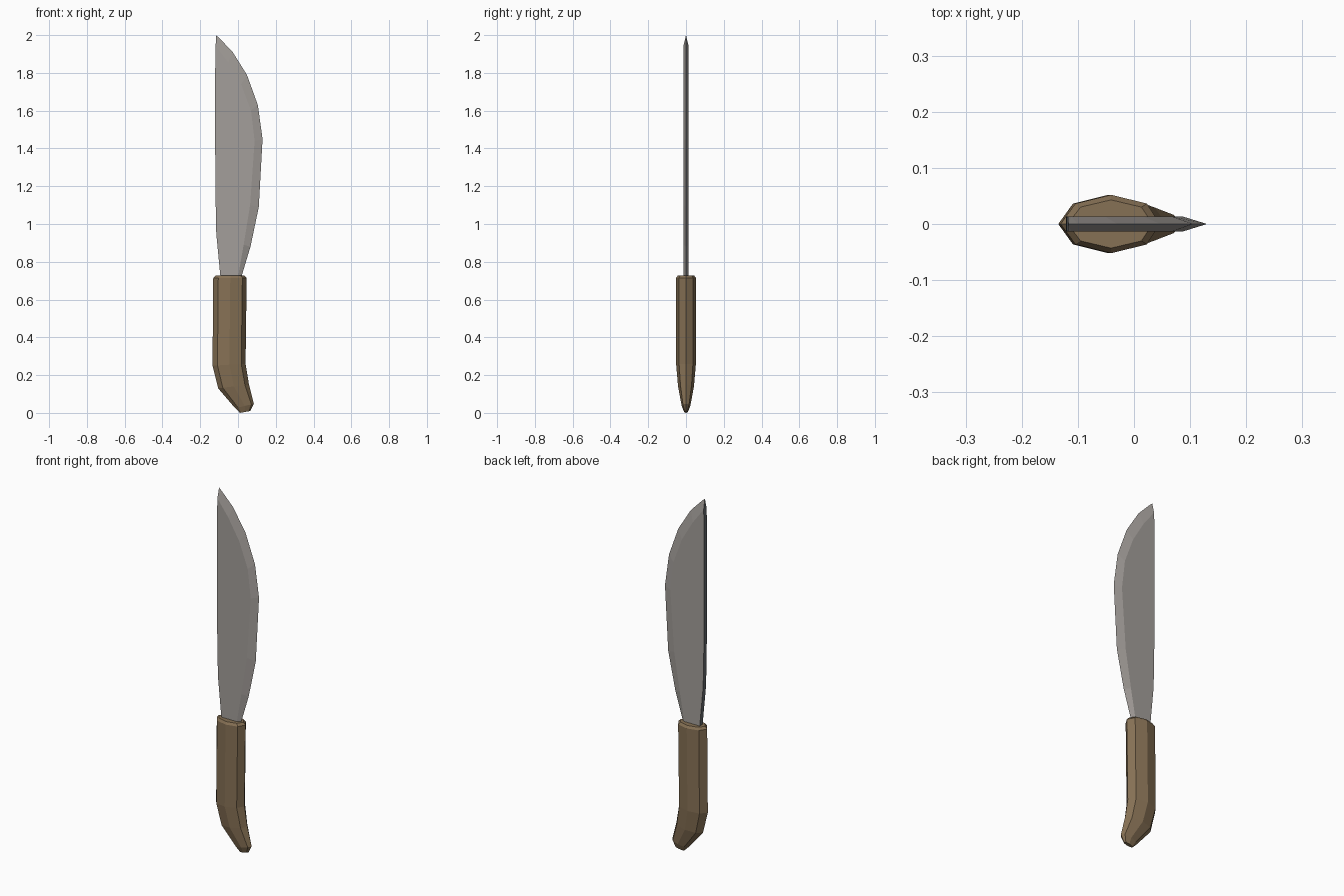
import bpy, bmesh

if "Cube" in bpy.data.objects:
    bpy.data.objects.remove(bpy.data.objects["Cube"])


def material(name, rgb):
    m = bpy.data.materials.new(name)
    m.diffuse_color = (*rgb, 1)
    m.use_nodes = True
    m.node_tree.nodes["Principled BSDF"].inputs["Base Color"].default_value = m.diffuse_color
    return m


steel = material("warm grey steel", (0.37, 0.345, 0.325))
dark_steel = material("dark blue grey spine", (0.13, 0.145, 0.155))
wood = material("brown wood", (0.24, 0.165, 0.09))


def loft(name, rings, mats, tip=None):
    """Skin a list of equal-length point rings; close with caps or a tip."""
    bm = bmesh.new()
    vr = [[bm.verts.new(p) for p in r] for r in rings]
    n = len(vr[0])
    for a, b in zip(vr, vr[1:]):
        for i in range(n):
            j = (i + 1) % n
            bm.faces.new((a[i], a[j], b[j], b[i]))
    bm.faces.new(vr[0][::-1])
    if tip:
        t = bm.verts.new(tip)
        for i in range(n):
            bm.faces.new((vr[-1][i], vr[-1][(i + 1) % n], t))
    else:
        bm.faces.new(vr[-1])
    bmesh.ops.recalc_face_normals(bm, faces=bm.faces)
    if len(mats) > 1:  # faces looking back (-x) are the spine
        for f in bm.faces:
            if f.normal.x < -0.8:
                f.material_index = 1
    me = bpy.data.meshes.new(name)
    bm.to_mesh(me)
    bm.free()
    for m in mats:
        me.materials.append(m)
    ob = bpy.data.objects.new(name, me)
    bpy.context.collection.objects.link(ob)
    return ob


# Blade: spine (x, z), bevel line (x, z), cutting edge (x, z)
T = 0.013
stations = [
    ((-0.089, 0.69), (-0.010, 0.69), (0.011, 0.69)),
    ((-0.094, 0.73), (0.002, 0.73), (0.021, 0.73)),
    ((-0.115, 0.95), (0.030, 0.89), (0.066, 0.88)),
    ((-0.119, 1.15), (0.064, 1.10), (0.110, 1.09)),
    ((-0.121, 1.45), (0.088, 1.44), (0.130, 1.45)),
    ((-0.121, 1.62), (0.069, 1.60), (0.105, 1.63)),
    ((-0.121, 1.76), (0.017, 1.74), (0.047, 1.79)),
    ((-0.120, 1.88), (-0.051, 1.855), (-0.030, 1.913)),
    ((-0.118, 1.945), (-0.112, 1.935), (-0.100, 1.985)),
]
blade_rings = [[(s[0], -T, s[1]), (b[0], -T, b[1]), (e[0], 0, e[1]),
                (b[0], T, b[1]), (s[0], T, s[1])] for s, b, e in stations]
loft("blade", blade_rings, [steel, dark_steel], tip=(-0.117, 0, 2.0))

# Handle: eight-sided section swept between back (x, z) and front (x, z)
section = [(0, 0), (0.15, -0.7), (0.51, -1), (0.87, -0.7),
           (1, 0), (0.87, 0.7), (0.51, 1), (0.15, 0.7)]
grips = [
    ((0.010, 0.006), (0.065, 0.016), 0.010),
    ((-0.015, 0.025), (0.084, 0.048), 0.023),
    ((-0.105, 0.130), (0.058, 0.150), 0.042),
    ((-0.135, 0.250), (0.040, 0.260), 0.052),
    ((-0.131, 0.715), (0.046, 0.715), 0.052),
    ((-0.118, 0.728), (0.033, 0.728), 0.043),
]
handle_rings = [[(a[0] + (b[0] - a[0]) * u, w * v, a[1] + (b[1] - a[1]) * u)
                 for u, v in section] for a, b, w in grips]
# rest the butt exactly on the ground
handle_rings[0] = [(x, y, z - 0.006) for x, y, z in handle_rings[0]]
loft("handle", handle_rings, [wood])
